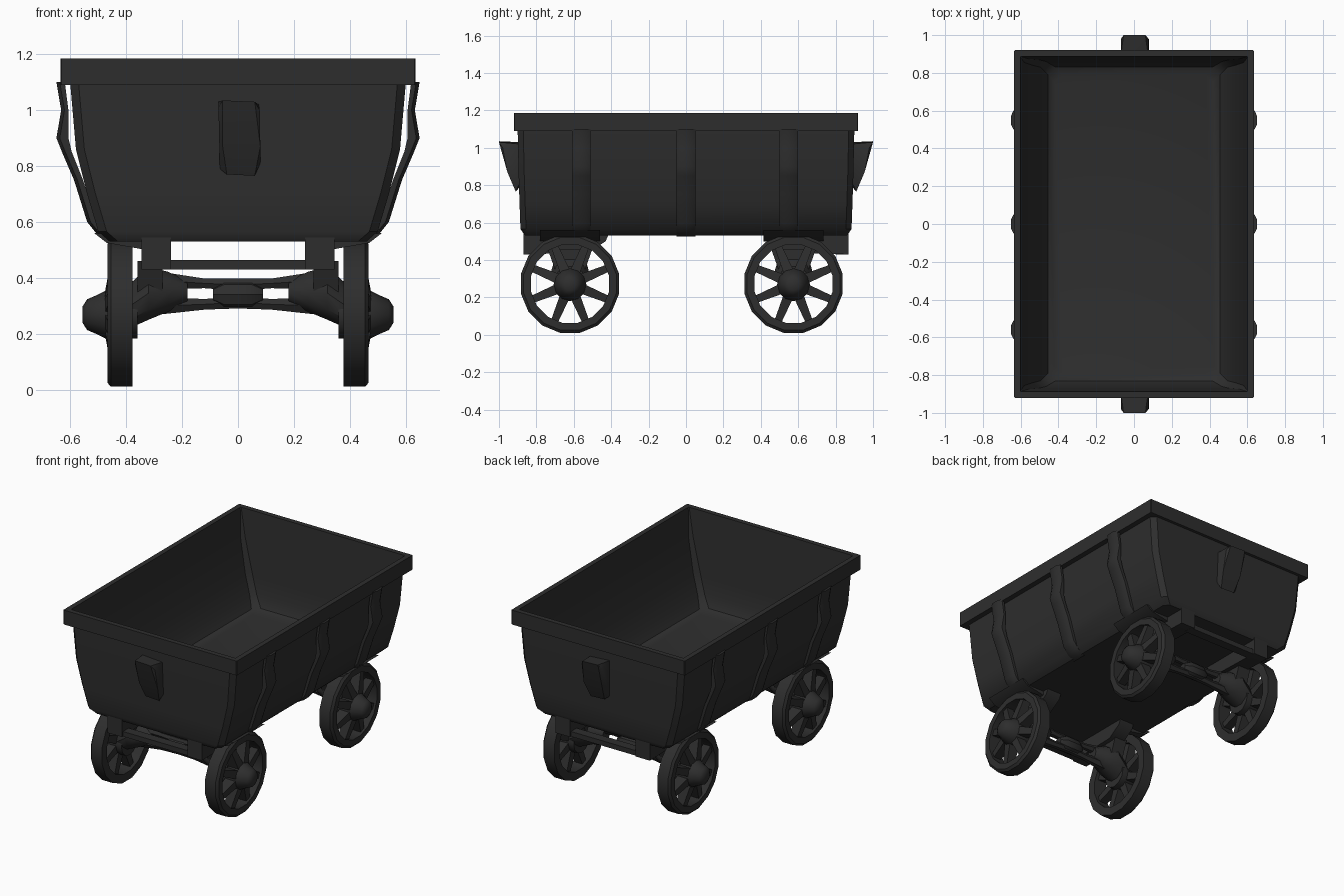
import bpy, bmesh, math
from mathutils import Matrix, Vector

if "Cube" in bpy.data.objects:
    bpy.data.objects.remove(bpy.data.objects["Cube"])

iron = bpy.data.materials.new("dark iron")
iron.diffuse_color = (0.027, 0.027, 0.027, 1)
iron.use_nodes = True
iron.node_tree.nodes["Principled BSDF"].inputs["Base Color"].default_value = iron.diffuse_color


def finish(name, bm, smooth=True):
    bmesh.ops.recalc_face_normals(bm, faces=bm.faces[:])
    me = bpy.data.meshes.new(name)
    bm.to_mesh(me)
    bm.free()
    me.materials.append(iron)
    ob = bpy.data.objects.new(name, me)
    bpy.context.collection.objects.link(ob)
    if smooth:
        bpy.ops.object.select_all(action='DESELECT')
        ob.select_set(True)
        bpy.context.view_layer.objects.active = ob
        bpy.ops.object.shade_smooth_by_angle(angle=math.radians(35))
    return ob


def loft(bm, rings, closed=False):
    """Skin a list of point rings; cap both ends unless closed on itself."""
    vr = [[bm.verts.new(p) for p in r] for r in rings]
    n = len(vr[0])
    pairs = list(zip(vr, vr[1:])) + ([(vr[-1], vr[0])] if closed else [])
    for a, b in pairs:
        for i in range(n):
            j = (i + 1) % n
            bm.faces.new((a[i], a[j], b[j], b[i]))
    if not closed:
        bm.faces.new(vr[0])
        bm.faces.new(vr[-1])


def hull(bm, pts):
    vs = [bm.verts.new(p) for p in pts]
    bmesh.ops.convex_hull(bm, input=vs)


def box(bm, x0, x1, y0, y1, z0, z1):
    hull(bm, [(x, y, z) for x in (x0, x1) for y in (y0, y1) for z in (z0, z1)])


def lathe_x(bm, prof, y, n=12):
    """prof: (x, radius, centre z), turned about an axis along x."""
    loft(bm, [[(x, y + r * math.cos(2 * math.pi * i / n),
                zc + r * math.sin(2 * math.pi * i / n)) for i in range(n)]
              for x, r, zc in prof])


# tub: stacked rectangles up the outside, over the rim and down to the floor
def rect(z, hx, hy, c):
    pts = []
    for sx, sy in ((1, 1), (-1, 1), (-1, -1), (1, -1)):
        a = (sx * hx, sy * (hy - c), z)
        b = (sx * (hx - c), sy * hy, z)
        pts += [a, b] if sx * sy > 0 else [b, a]
    return pts


tub = [(0.53, .46, .86, .03), (0.565, .50, .885, .03), (0.70, .54, .89, .03),
       (0.86, .58, .895, .03), (1.09, .60, .90, .03), (1.09, .635, .92, .004),
       (1.185, .635, .92, .004), (1.185, .602, .887, .004), (1.0, .58, .875, .02),
       (0.78, .535, .87, .03), (0.65, .495, .86, .03), (0.585, .455, .83, .04),
       (0.57, .42, .79, .04)]
bm = bmesh.new()
loft(bm, [rect(*t) for t in tub])
finish("tub", bm)

# curved side straps with a bulge near the top
strap = [(.65, .62, 1.10), (.633, .607, 1.0), (.65, .607, .90), (.63, .595, .85),
         (.587, .555, .75), (.54, .505, .60), (.50, .47, .55), (.455, .44, .525)]
bm = bmesh.new()
for s in (-1, 1):
    for y in (-.56, 0, .55):
        w = .05
        loft(bm, [[(s * xi, y - w, z), (s * (xo - .012), y - w, z), (s * xo, y - w * .5, z),
                   (s * xo, y + w * .5, z), (s * (xo - .012), y + w, z), (s * xi, y + w, z)]
                  for xo, xi, z in strap])
finish("side_straps", bm)

# wedge-shaped end lugs
bm = bmesh.new()
for s in (-1, 1):
    hull(bm, [(x, s * y, z) for x, y, z in (
        (-.055, 1.0, 1.035), (.06, 1.0, 1.03), (-.07, .98, 1.01), (.078, .98, 1.0),
        (-.07, .89, 1.03), (.075, .89, 1.02), (-.055, .955, .87), (.08, .955, .87),
        (-.065, .89, .79), (.08, .89, .81), (-.04, .91, .77), (.06, .91, .765))])
finish("end_lugs", bm)

# wheels, hubs, spokes
R, RI, N = .268, .213, 16
WHEEL_Y = (-.62, .575)
for y in WHEEL_Y:
    for s in (-1, 1):
        end = "front" if y < 0 else "back"
        side = "left" if s < 0 else "right"
        bm = bmesh.new()
        rings = []
        for i in range(N):
            a = 2 * math.pi * (i + .5) / N
            rings.append([(s * x, y + r * math.cos(a), .273 + r * math.sin(a))
                          for x, r in ((.378, R), (.455, R), (.468, R - .015),
                                       (.468, RI), (.378, RI))])
        loft(bm, rings, closed=True)
        for i in range(8):
            m = (Matrix.Translation((0, y, .273))
                 @ Matrix.Rotation(2 * math.pi * (i + .5) / 8, 4, 'X'))
            hull(bm, [m @ Vector((s * x, h * t, r))
                      for r, h, x0, x1 in ((.05, .028, .40, .48), (.225, .019, .40, .45))
                      for x in (x0, x1) for t in (-1, 1)])
        lathe_x(bm, [(s * x, r, .268) for x, r in (
            (.36, .085), (.47, .088), (.505, .07), (.54, .055), (.556, .03))], y)
        finish(f"{end}_{side}_wheel", bm)

# axles: swollen ends, two slim bars meeting at a centre lump
for y in WHEEL_Y:
    bm = bmesh.new()
    lathe_x(bm, [(-.09, .025, .34), (-.05, .05, .34), (.05, .05, .34), (.09, .025, .34)], y, 8)
    for s in (-1, 1):
        lathe_x(bm, [(s * x, r, z) for x, r, z in (
            (.18, .04, .35), (.25, .075, .35), (.32, .10, .345), (.40, .08, .29))], y, 10)
        lathe_x(bm, [(0, .025, .375), (s * .12, .02, .38), (s * .27, .035, .39)], y, 6)
        lathe_x(bm, [(0, .025, .312), (s * .12, .022, .305), (s * .27, .035, .30)], y, 6)
    finish("front_axle" if y < 0 else "back_axle", bm)

# undercarriage: short beams, axle pedestals, cross bars
bm = bmesh.new()
for e, y in zip((-1, 1), WHEEL_Y):
    for s in (-1, 1):
        hull(bm, [(s * x, e * yy, z) for x in (.24, .345) for yy, z in (
            (.41, .545), (.43, .50), (.52, .44), (.87, .43), (.87, .545))])
        hull(bm, [(s * x, y + t * w, z) for x in (.27, .36) for t in (-1, 1)
                  for w, z in ((.12, .46), (.07, .32))])
        # bracket reaching out over the wheel to the strap foot
        hull(bm, [(s * x, y + t * .16, z) for t in (-1, 1)
                  for x, z in ((.33, .55), (.33, .50), (.47, .525), (.515, .56))])
    ys = sorted((e * .80, e * .86))
    box(bm, -.26, .26, ys[0], ys[1], .43, .463)
finish("undercarriage", bm)
